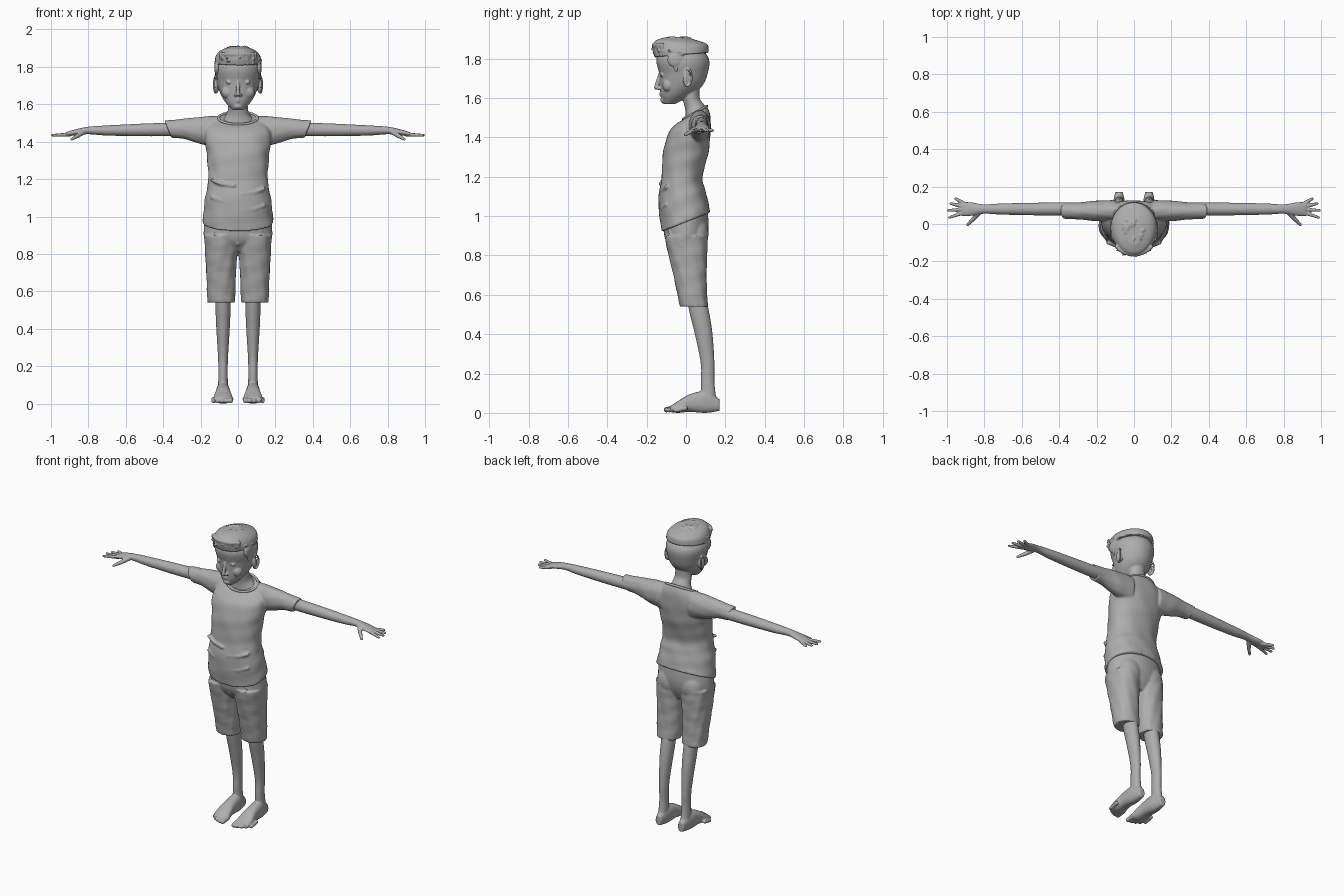
import bpy, bmesh, math, random
from mathutils import Vector, Matrix

cube = bpy.data.objects.get("Cube")
if cube:
    bpy.data.objects.remove(cube, do_unlink=True)

GREY = (0.42, 0.42, 0.42, 1)
clay = bpy.data.materials.new("clay grey")
clay.use_nodes = True
clay.diffuse_color = GREY
shader = next(node for node in clay.node_tree.nodes if node.type == 'BSDF_PRINCIPLED')
shader.inputs["Base Color"].default_value = GREY
shader.inputs["Roughness"].default_value = 0.7

SIDES, STEPS = 40, 6


def spline(before, start, end, after, t):
    """Smooth curve from start to end, with slopes taken from the neighbours."""
    result = []
    for p, q, r, s in zip(before, start, end, after):
        slope_in, slope_out = (r - p) / 2, (s - q) / 2
        bend = 3 * (r - q) - 2 * slope_in - slope_out
        twist = slope_in + slope_out - 2 * (r - q)
        result.append(q + t * (slope_in + t * (bend + t * twist)))
    return result


def skin(bm, loops):
    """Join loops of points into a closed body."""
    loops = [[bm.verts.new(point) for point in loop] for loop in loops]
    for low, high in zip(loops, loops[1:]):
        for k in range(len(low)):
            bm.faces.new((low[k - 1], low[k], high[k], high[k - 1]))
    bm.faces.new(loops[0])
    bm.faces.new(loops[-1])


def loft(bm, axis, centre, rings, square=2.0, ripple=0.0):
    """Closed body along an axis; ring = (position, offset, width, depth[, tilt])."""
    rings = [list(ring) + [0] * (5 - len(ring)) for ring in rings]
    padded = [rings[0]] + rings + [rings[-1]]
    dense = [spline(*padded[i:i + 4], step / STEPS)
             for i in range(len(rings) - 1) for step in range(STEPS)]
    dense.append(rings[-1])
    loops = []
    for position, offset, width, depth, tilt in dense:
        loop = []
        for k in range(SIDES):
            angle = math.tau * k / SIDES
            c, s = math.cos(angle), math.sin(angle)
            swell = 1 + ripple * math.sin(3 * angle + 45 * position) * math.cos(5 * angle - 20 * position)
            across = width * swell * math.copysign(abs(c) ** (2 / square), c)
            along = depth * swell * math.copysign(abs(s) ** (2 / square), s)
            point = [centre + across, offset + along]
            point.insert(axis, position + tilt * along)
            loop.append(point)
        loops.append(loop)
    skin(bm, loops)


def ball(bm, centre, radii, turn=0.0):
    place = Matrix.Translation(centre) @ Matrix.Rotation(turn, 4, 'Z') @ Matrix.Diagonal((*radii, 1))
    bmesh.ops.create_icosphere(bm, subdivisions=3, radius=1, matrix=place)


def capsule(bm, start, start_radius, end, end_radius):
    """Tapered rod with round ends."""
    start, end = Vector(start), Vector(end)
    frame = (end - start).to_track_quat('Z', 'Y')
    loops = []
    for k in range(8):
        latitude = math.pi * ((k + .5) / 8 - .5)
        middle, radius = (start, start_radius) if latitude < 0 else (end, end_radius)
        loop = []
        for j in range(12):
            angle = math.tau * j / 12
            around = Vector((math.cos(angle), math.sin(angle), math.tan(latitude)))
            loop.append(middle + frame @ around * (radius * math.cos(latitude)))
        loops.append(loop)
    skin(bm, loops)


def chain(bm, points, radius):
    for start, end in zip(points, points[1:]):
        capsule(bm, start, radius, end, radius)


def mirror(bm):
    """Repeat everything built so far on the other side."""
    faces = list(bm.faces)
    twin = {v: bm.verts.new((-v.co.x, v.co.y, v.co.z)) for v in list(bm.verts)}
    for face in faces:
        bm.faces.new([twin[v] for v in reversed(face.verts[:])])


def finish(bm, name, voxel, relax):
    """Fuse the volumes into one smooth skin."""
    bmesh.ops.recalc_face_normals(bm, faces=list(bm.faces))
    mesh = bpy.data.meshes.new(name)
    bm.to_mesh(mesh)
    bm.free()
    mesh.materials.append(clay)
    obj = bpy.data.objects.new(name, mesh)
    bpy.context.scene.collection.objects.link(obj)
    fuse = obj.modifiers.new("fuse", 'REMESH')
    fuse.mode, fuse.voxel_size, fuse.use_smooth_shade = 'VOXEL', voxel, True
    soften = obj.modifiers.new("soften", 'SMOOTH')
    soften.factor, soften.iterations = 0.5, relax


X, Y, Z = range(3)

# Bare legs, feet and toes
bm = bmesh.new()
loft(bm, Z, .08, [(.03, .12, .03, .04), (.15, .11, .025, .035), (.25, .11, .027, .035),
                  (.4, .09, .036, .045), (.5, .07, .04, .05), (.6, .05, .04, .05)])
loft(bm, Y, .08, [(-.08, .02, .045, .015), (-.04, .03, .05, .03), (.02, .05, .04, .045),
                  (.1, .055, .035, .055), (.17, .04, .02, .03)], square=2.4)
for toe in range(5):
    x, radius = .04 + toe * .023, .016 - toe * .001
    tip = -.1 + .003 * toe * toe
    capsule(bm, (x, tip + .05, .024), radius, (x, tip, radius), radius * .9)
mirror(bm)
finish(bm, "legs_and_feet", voxel=.005, relax=3)

# Shorts with pocket seams and fly
bm = bmesh.new()
loft(bm, Z, .09, [(.54, .04, .073, .07), (.7, .02, .08, .085), (.9, 0, .09, .11)],
     square=2.3, ripple=.03)
ball(bm, (.08, .05, .91), (.08, .065, .09))
chain(bm, [(.12, -.09, .93), (.15, -.07, .88), (.175, -.02, .85)], radius=.005)
mirror(bm)
loft(bm, Z, 0, [(.81, .01, .1, .06), (.87, 0, .175, .1), (.94, 0, .183, .115), (1.03, 0, .175, .11)])
chain(bm, [(0, -.11, .95), (0, -.09, .85)], radius=.006)
finish(bm, "shorts", voxel=.006, relax=4)

# Shirt with short sleeves and soft folds
bm = bmesh.new()
loft(bm, X, .07, [(.1, 1.455, .057, .085), (.2, 1.46, .055, .073), (.3, 1.467, .045, .053, .3),
                  (.375, 1.467, .043, .046, .4)], ripple=.02)
mirror(bm)
loft(bm, Z, 0, [(.97, 0, .19, .125, .4), (1.1, -.02, .175, .12, .2), (1.2, -.02, .16, .105),
                (1.33, 0, .166, .115), (1.43, .02, .178, .105), (1.49, .04, .155, .085, .2),
                (1.525, .046, .104, .06, .55)], square=2.2, ripple=.018)
for fold in range(4):
    z, side = 1.04 + fold * .045, (-1) ** fold
    chain(bm, [(side * .14, -.1, z + .02), (side * .09, -.12, z), (side * .02, -.13, z - .01)], radius=.01)
finish(bm, "shirt", voxel=.006, relax=5)

# Collar band
bm = bmesh.new()
band = []
for k in range(SIDES + 1):
    angle = math.tau * k / SIDES
    rise = .06 * math.sin(angle)
    band.append((.104 * math.cos(angle), .046 + rise, 1.526 + .55 * rise))
chain(bm, band, radius=.008)
finish(bm, "collar", voxel=.004, relax=2)

# Arms and hands, fingers fanned out from the palm
bm = bmesh.new()
loft(bm, X, .08, [(.3, 1.467, .035, .037), (.5, 1.463, .034, .034), (.7, 1.46, .03, .027),
                  (.8, 1.46, .025, .02), (.87, 1.45, .036, .016), (.92, 1.44, .037, .011)])
palm = Vector((.855, .08, 1.44))
for finger in range(4):
    angle = -.33 + .28 * finger
    pointing = Vector((math.cos(angle), math.sin(angle), -.04))
    reach = .14 - .003 * finger * finger
    capsule(bm, palm + pointing * .05, .011, palm + pointing * .1, .0095)
    capsule(bm, palm + pointing * .1, .0095, palm + pointing * reach, .0075)
capsule(bm, (.83, .06, 1.45), .015, (.86, .025, 1.43), .012)
capsule(bm, (.86, .025, 1.43), .012, (.89, -.004, 1.413), .008)
mirror(bm)
finish(bm, "arms_and_hands", voxel=.004, relax=3)

# Head and neck: eyelids, brows, nostrils, cheeks and ears in pairs
bm = bmesh.new()
ball(bm, (.044, -.119, 1.718), (.022, .012, .011), turn=-.35)
capsule(bm, (.025, -.135, 1.748), .006, (.075, -.11, 1.75), .005)
ball(bm, (.013, -.138, 1.65), (.011, .012, .009))
ball(bm, (.055, -.09, 1.665), (.034, .03, .035))
ball(bm, (.115, .004, 1.7), (.011, .022, .042), turn=.35)
rim = []
for k in range(11):
    angle = -1.9 + k * .42
    rim.append((.121 + .008 * math.cos(angle), .008 + .021 * math.cos(angle), 1.705 + .044 * math.sin(angle)))
chain(bm, rim, radius=.0055)
mirror(bm)
loft(bm, Z, 0, [(1.57, -.085, .03, .03), (1.61, -.055, .067, .073), (1.66, -.025, .096, .106),
                (1.72, -.013, .113, .122), (1.8, -.017, .122, .133), (1.88, -.025, .065, .08)])
loft(bm, Z, 0, [(1.5, .05, .098, .055, .5), (1.55, .045, .06, .048, .3), (1.6, .026, .052, .044),
                (1.67, .02, .055, .05)])
capsule(bm, (0, -.132, 1.722), .009, (0, -.152, 1.654), .011)
ball(bm, (0, -.115, 1.59), (.024, .016, .016))
for lip in (1.615, 1.627):
    chain(bm, [(-.02, -.118, 1.621), (0, -.13, lip), (.02, -.118, 1.621)], radius=.006)
finish(bm, "head", voxel=.004, relax=2)

# Hair cap, sideburns, swept locks and fringe
random.seed(4)
bm = bmesh.new()
ball(bm, (.112, -.05, 1.795), (.015, .045, .04))
ball(bm, (.11, -.05, 1.765), (.01, .012, .035))
mirror(bm)
loft(bm, Z, 0, [(1.82, -.022, .126, .138, .08), (1.86, -.03, .118, .14, .08), (1.89, -.045, .09, .113),
                (1.908, -.055, .04, .055)])
for lock in range(90):
    angle, lift = random.uniform(0, math.tau), random.uniform(.15, 1.3)
    outward = Vector((math.cos(angle) * math.cos(lift), math.sin(angle) * math.cos(lift), math.sin(lift)))
    root = Vector((0, -.035, 1.815)) + outward * Vector((.118, .132, .095))
    sweep = Vector((random.uniform(-.012, .012), -.02, random.uniform(-.006, .006)))
    capsule(bm, root, .009, root + sweep, .004)
for tuft in range(-6, 7):
    x = tuft * .015
    y = -.022 - .14 * math.sqrt(1 - (x / .13) ** 2)
    end = (x + random.uniform(-.01, .01), y + .008, random.uniform(1.806, 1.83))
    capsule(bm, (x, y, 1.868), .013, end, .005)
finish(bm, "hair", voxel=.004, relax=1)
